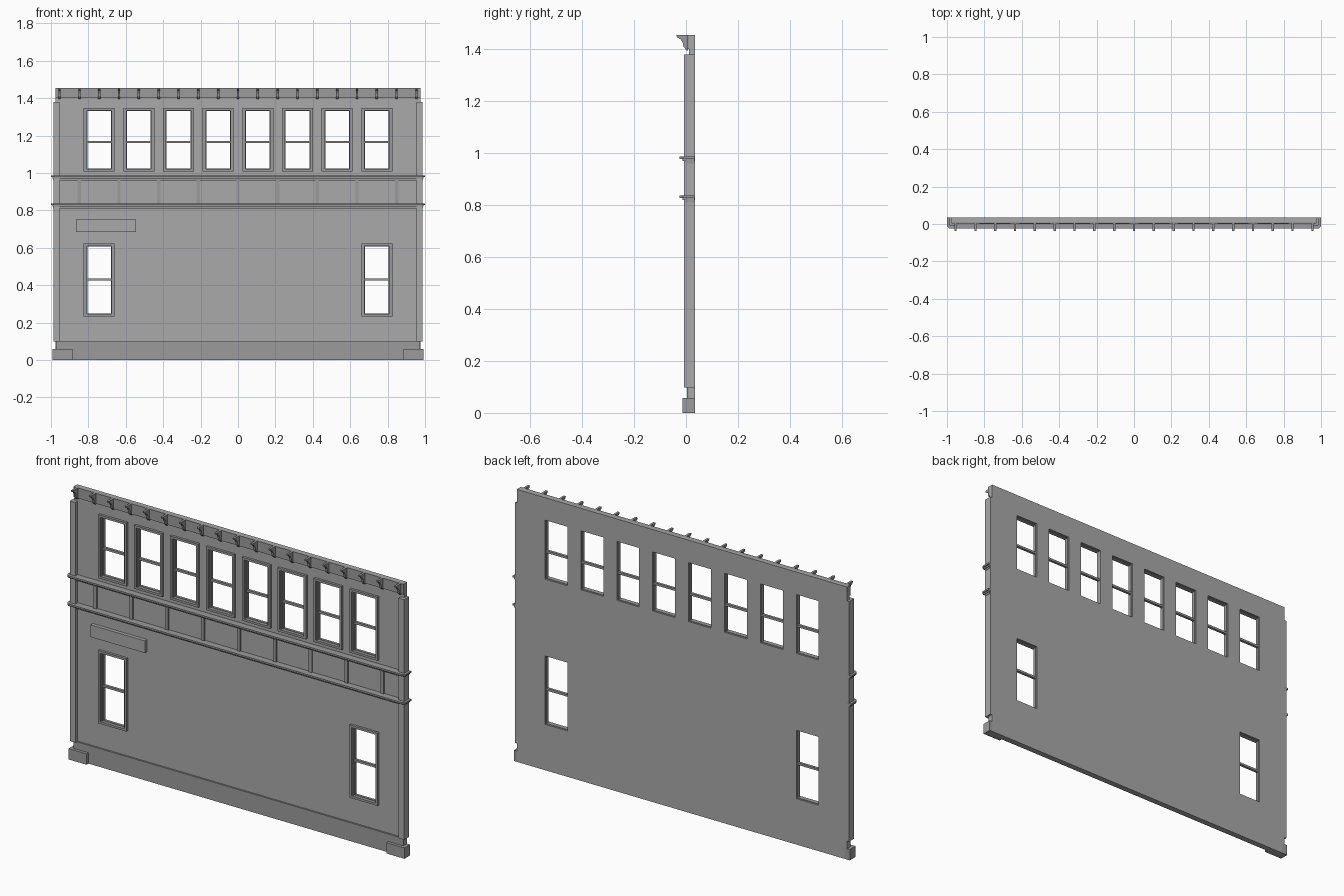
import bpy
import bmesh

cube = bpy.data.objects.get("Cube")
if cube:
    bpy.data.objects.remove(cube, do_unlink=True)


def material(name, value):
    mat = bpy.data.materials.new(name)
    mat.use_nodes = True
    colour = (value, value, value, 1)
    mat.diffuse_color = colour
    mat.node_tree.nodes["Principled BSDF"].inputs["Base Color"].default_value = colour
    return mat


WALL = material("wall grey", 0.4)
TRIM = material("trim grey", 0.33)


def add_box(bm, x, y, z):
    verts = bmesh.ops.create_cube(bm, size=1)["verts"]
    for v in verts:
        v.co = [lo + (c + 0.5) * (hi - lo) for c, (lo, hi) in zip(v.co, (x, y, z))]


def finish(name, bm, mat):
    bmesh.ops.recalc_face_normals(bm, faces=bm.faces)
    mesh = bpy.data.meshes.new(name)
    bm.to_mesh(mesh)
    bm.free()
    mesh.materials.append(mat)
    obj = bpy.data.objects.new(name, mesh)
    bpy.context.collection.objects.link(obj)
    return obj


def boxes(name, mat, *parts):
    bm = bmesh.new()
    for part in parts:
        add_box(bm, *part)
    return finish(name, bm, mat)


def ring(bm, cx, z, half, width, y):
    """Rectangular frame of four bars; half and z give its inner edge."""
    lo, hi = z
    for s in (-1, 1):
        add_box(bm, sorted((cx + s * half, cx + s * (half + width))), y, (lo - width, hi + width))
    add_box(bm, (cx - half, cx + half), y, (hi, hi + width))
    add_box(bm, (cx - half, cx + half), y, (lo - width, lo))


def extrude_x(bm, profile, x0, x1):
    """Extrude a y-z outline along x."""
    a = [bm.verts.new((x0, y, z)) for y, z in profile]
    b = [bm.verts.new((x1, y, z)) for y, z in profile]
    bm.faces.new(a)
    bm.faces.new(b[::-1])
    for i in range(len(a)):
        j = (i + 1) % len(a)
        bm.faces.new((a[i], b[i], b[j], a[j]))


FRONT, BACK = 0.012, 0.035
PITCH = 0.212
HALF = 0.066

# Window layout: centre, sill-to-head span, meeting rail height
windows = [((i - 3.5) * PITCH, (1.02, 1.335), 1.165) for i in range(8)]
windows += [(s * 3.5 * PITCH, (0.245, 0.61), 0.43) for s in (-1, 1)]

# Wall slab with window openings
wall = boxes("wall", WALL, ((-0.975, 0.975), (FRONT, BACK), (0, 1.455)))
cutter = boxes("window_cutter", WALL,
               *[((x - HALF, x + HALF), (-0.1, 0.1), z) for x, z, rail in windows])
cutter.hide_render = True
mod = wall.modifiers.new("openings", "BOOLEAN")
mod.operation = "DIFFERENCE"
mod.solver = "EXACT"
mod.object = cutter
bpy.context.view_layer.objects.active = wall
bpy.ops.object.modifier_apply(modifier=mod.name)
bpy.data.objects.remove(cutter, do_unlink=True)

# Window casings and sashes
for n, (x, z, rail) in enumerate(windows, 1):
    bm = bmesh.new()
    ring(bm, x, z, HALF + 0.005, 0.012, (-0.001, 0.016))
    ring(bm, x, z, HALF, 0.006, (0.005, 0.016))
    finish(f"window_casing_{n}", bm, TRIM)
    bm = bmesh.new()
    ring(bm, x, (z[0] + 0.003, z[1] - 0.003), HALF - 0.003, 0.004, (0.016, 0.028))
    add_box(bm, (x - HALF, x + HALF), (0.015, 0.029), (rail - 0.006, rail + 0.006))
    finish(f"window_sash_{n}", bm, TRIM)

# Plinth, corner blocks and corner pilasters
boxes("plinth", TRIM, ((-0.974, 0.974), (0.003, 0.02), (0, 0.098)))
for s, side in ((-1, "right"), (1, "left")):
    boxes(f"corner_block_{side}", TRIM,
          (sorted((s * 0.885, s * 0.992)), (-0.013, 0.02), (0, 0.058)),
          (sorted((s * 0.965, s * 0.992)), (0.02, BACK), (0, 0.058)))
    boxes(f"corner_pilaster_{side}", WALL,
          (sorted((s * 0.955, s * 0.987)), (-0.008, 0.034), (0.098, 1.38)))

# Two string courses: ledge with clipped corners over a stepped moulding
for name, top in (("upper", 0.987), ("lower", 0.837)):
    bm = bmesh.new()
    outline = [(-1, 0.034), (-1, -0.012), (-0.987, -0.025),
               (0.987, -0.025), (1, -0.012), (1, 0.034)]
    low = [bm.verts.new((x, y, top - 0.009)) for x, y in outline]
    high = [bm.verts.new((x, y, top)) for x, y in outline]
    bm.faces.new(low)
    bm.faces.new(high)
    for i in range(6):
        j = (i + 1) % 6
        bm.faces.new((low[i], low[j], high[j], high[i]))
    add_box(bm, (-0.993, 0.993), (-0.014, 0.033), (top - 0.017, top - 0.009))
    add_box(bm, (-0.989, 0.989), (-0.002, 0.032), (top - 0.027, top - 0.017))
    finish(f"{name}_string_course", bm, TRIM)

# Ribs dividing the band into panels
boxes("band_ribs", TRIM,
      *[((i * PITCH - 0.009, i * PITCH + 0.009), (0.004, 0.016), (0.83, 0.965))
        for i in range(-4, 5)])

# Blank plate above the window
boxes("wall_plate", WALL, ((-0.865, -0.545), (-0.007, 0.016), (0.685, 0.75)))

# Frieze and its row of brackets
boxes("frieze", TRIM, ((-0.975, 0.975), (0.003, 0.02), (1.4, 1.455)))
bracket = [(0.008, 1.455), (-0.037, 1.455), (-0.035, 1.446), (-0.021, 1.438),
           (-0.013, 1.425), (-0.009, 1.408), (0.003, 1.395), (0.008, 1.395)]
bm = bmesh.new()
for i in range(-9, 10):
    x = i * PITCH / 2
    extrude_x(bm, bracket, x - 0.006, x + 0.006)
finish("frieze_brackets", bm, TRIM)
